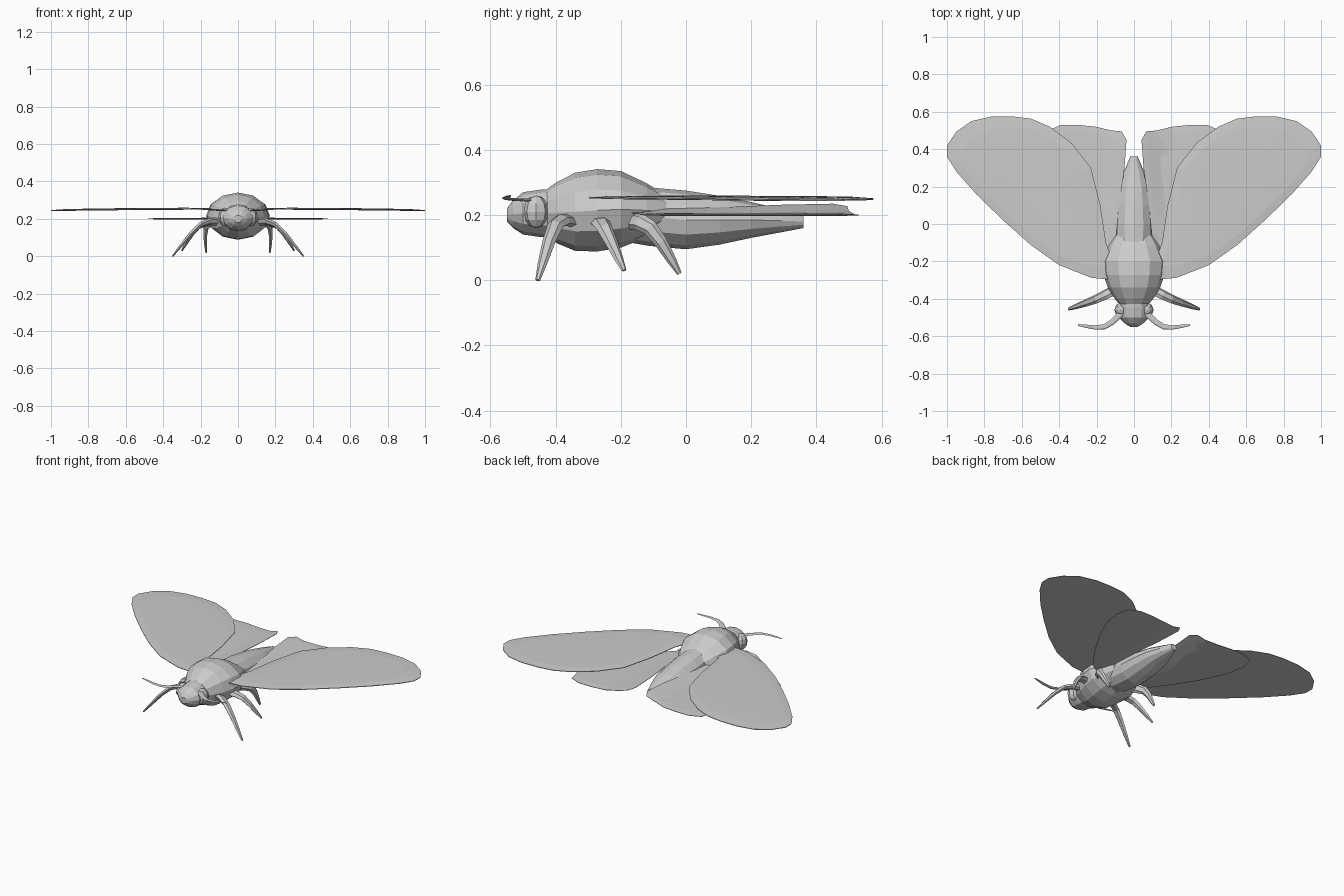
import bpy, bmesh
from math import sin, cos, pi
from mathutils import Vector

cube = bpy.data.objects.get("Cube")
if cube:
    bpy.data.objects.remove(cube, do_unlink=True)

grey = bpy.data.materials.new("plain grey")
grey.use_nodes = True
shade = 0.6
grey.diffuse_color = (shade, shade, shade, 1)
grey.node_tree.nodes["Principled BSDF"].inputs["Base Color"].default_value = grey.diffuse_color


def spline(points, steps, closed=False):
    """Smooth curve through the control points, sampled evenly in each span."""
    points = [Vector(p) for p in points]
    count = len(points)

    def pick(i):
        return points[i % count] if closed else points[max(0, min(i, count - 1))]

    result = []
    for i in range(count if closed else count - 1):
        before, start, end, after = (pick(i + k) for k in (-1, 0, 1, 2))
        for step in range(steps):
            t = step / steps
            bend = (end - before) * t
            bend += (before * 2 - start * 5 + end * 4 - after) * t ** 2
            bend += (start * 3 - before - end * 3 + after) * t ** 3
            result.append(start + bend / 2)
    return result if closed else result + [points[-1]]


def finish(name, bm, mirror):
    """Turn the mesh into a named grey object, mirrored across x if asked."""
    bmesh.ops.recalc_face_normals(bm, faces=bm.faces)
    mesh = bpy.data.meshes.new(name)
    bm.to_mesh(mesh)
    bm.free()
    mesh.materials.append(grey)
    obj = bpy.data.objects.new(name, mesh)
    bpy.context.collection.objects.link(obj)
    if mirror:
        modifier = obj.modifiers.new("Mirror", "MIRROR")
        modifier.use_mirror_merge = False


def loft(name, rings, mirror=False):
    """Skin a list of equal-sized point rings and cap both ends."""
    bm = bmesh.new()
    loops = [[bm.verts.new(point) for point in ring] for ring in rings]
    for near, far in zip(loops, loops[1:]):
        for i in range(len(near)):
            bm.faces.new((near[i - 1], near[i], far[i], far[i - 1]))
    bm.faces.new(loops[0])
    bm.faces.new(loops[-1])
    finish(name, bm, mirror)


def ellipse(centre, across, upward, sides):
    angles = [2 * pi * i / sides for i in range(sides)]
    return [centre + across * cos(angle) + upward * sin(angle) for angle in angles]


def body(name, sections):
    """Each section gives y, top, bottom and half width."""
    rings = []
    for y, top, bottom, half in spline(sections, 2):
        centre = Vector((0, y, (top + bottom) / 2))
        rings.append(ellipse(centre, Vector((half, 0, 0)), Vector((0, 0, (top - bottom) / 2)), 12))
    loft(name, rings)


def limb(name, width, flatness, facing, path):
    """Tapered blade that follows a curve and lies across the facing direction."""
    points = spline(path, 3)
    last = len(points) - 1
    rings = []
    for i, point in enumerate(points):
        along = (points[min(i + 1, last)] - points[max(i - 1, 0)]).normalized()
        across = along.cross(Vector(facing)).normalized()
        size = width * (1 - 0.75 * (i / last) ** 2)
        rings.append(ellipse(point, across * size, along.cross(across) * size * flatness, 6))
    loft(name, rings, mirror=True)


def wing(name, centre, height, dome, control):
    """Thin lens: narrow rim, raised top panel and lowered underside."""
    outline = spline(control, 2, closed=True)
    centre = Vector(centre)

    def ring(scale, lift):
        flat = [centre.lerp(point, scale) for point in outline]
        return [(x, y, height(x) + lift * dome) for x, y in flat]

    profile = [(0.5, -0.6), (0.85, -0.6), (1, -0.3), (1, 0.3), (0.85, 1), (0.5, 1.2)]
    loft(name, [ring(scale, lift) for scale, lift in profile], mirror=True)


def forewing_height(x):
    return 0.253 - 0.008 * x * x


def hindwing_height(x):
    # The inner edge curls up beside the abdomen
    return 0.2 + 0.28 * max(0, 0.16 - x)


# Head, thorax and abdomen
body("head", [(-0.55, 0.22, 0.18, 0.02), (-0.5, 0.27, 0.14, 0.08), (-0.4, 0.28, 0.13, 0.08)])
body("thorax", [(-0.44, 0.27, 0.14, 0.07), (-0.34, 0.33, 0.09, 0.14),
                (-0.2, 0.335, 0.1, 0.17), (-0.06, 0.26, 0.16, 0.1)])
body("abdomen", [(-0.2, 0.29, 0.12, 0.09), (0, 0.275, 0.095, 0.1),
                 (0.2, 0.24, 0.13, 0.08), (0.36, 0.2, 0.16, 0.02)])

# Eyes
eyes = bmesh.new()
bmesh.ops.create_uvsphere(eyes, u_segments=8, v_segments=6, radius=0.05)
bmesh.ops.scale(eyes, vec=(0.7, 0.8, 1), verts=eyes.verts)
bmesh.ops.translate(eyes, vec=(0.07, -0.46, 0.21), verts=eyes.verts)
finish("eyes", eyes, mirror=True)

# Wings
wing("forewings", (0.5, 0.18), forewing_height, 0.006,
     [(0.1, -0.3), (0.4, -0.22), (0.7, 0.02), (0.95, 0.28), (1, 0.42), (0.87, 0.55),
      (0.65, 0.575), (0.45, 0.52), (0.23, 0.3), (0.15, -0.1)])
wing("hindwings", (0.24, 0.25), hindwing_height, 0.004,
     [(0.13, -0.18), (0.3, 0), (0.46, 0.3), (0.46, 0.5), (0.3, 0.53),
      (0.12, 0.5), (0.04, 0.45), (0.08, 0.1)])

# Curved antennae
limb("antennae", 0.017, 0.3, (0, 0, 1), [(0.06, -0.47, 0.245), (0.16, -0.55, 0.25), (0.3, -0.54, 0.26)])

# Legs
limb("front_legs", 0.03, 0.6, (1, 0, 1), [(0.08, -0.34, 0.18), (0.2, -0.4, 0.17), (0.35, -0.455, 0)])
limb("middle_legs", 0.03, 0.6, (1, 0, 1), [(0.1, -0.27, 0.18), (0.21, -0.25, 0.16), (0.3, -0.19, 0.03)])
limb("hind_legs", 0.03, 0.6, (1, 0, 0), [(0.1, -0.2, 0.19), (0.17, -0.11, 0.16), (0.17, -0.02, 0.02)])
